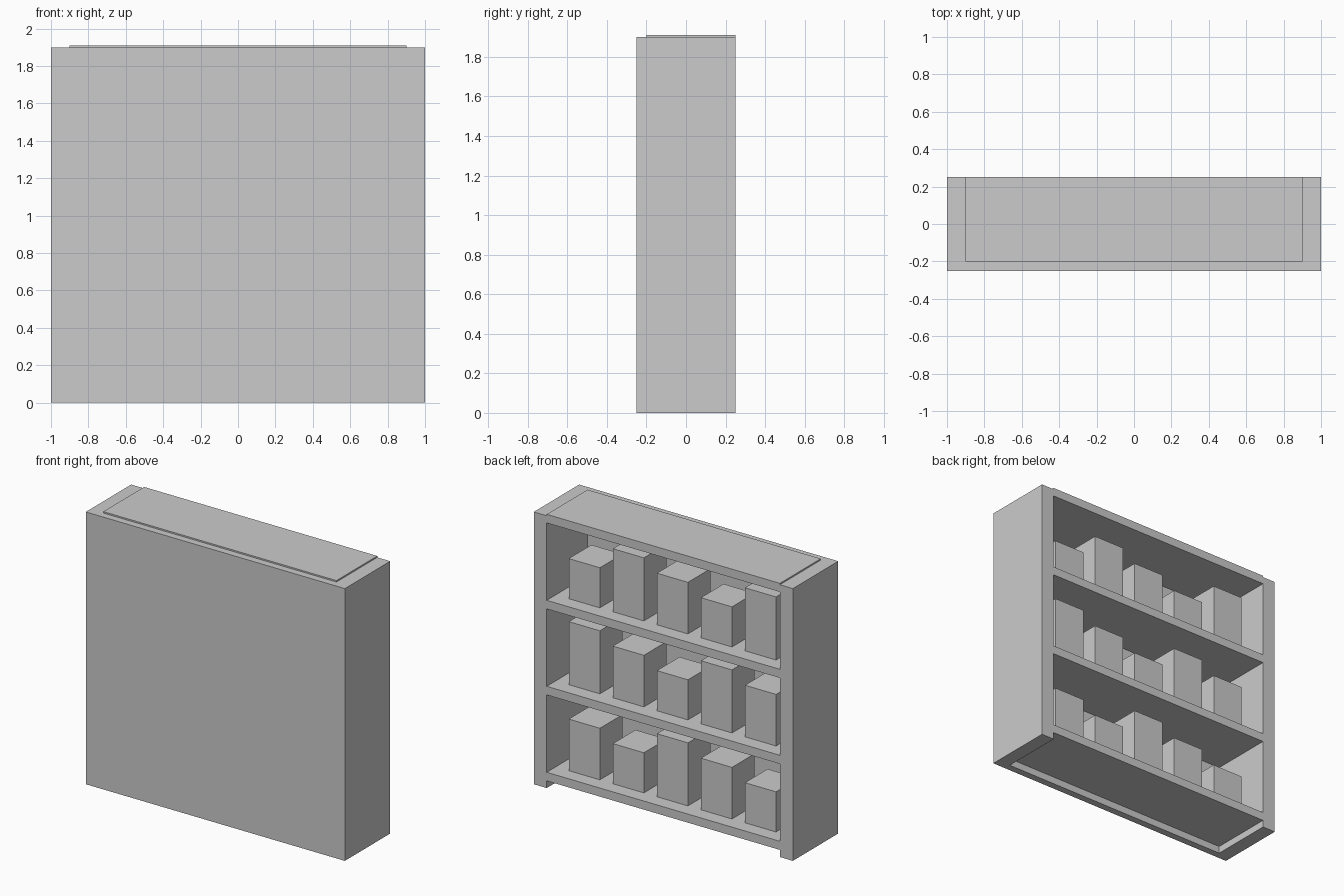
import bpy

if "Cube" in bpy.data.objects:
    bpy.data.objects.remove(bpy.data.objects["Cube"])


def box(name, x0, x1, y0, y1, z0, z1):
    bpy.ops.mesh.primitive_cube_add(
        size=1, location=((x0 + x1) / 2, (y0 + y1) / 2, (z0 + z1) / 2))
    ob = bpy.context.object
    ob.name = name
    ob.scale = (x1 - x0, y1 - y0, z1 - z0)
    bpy.ops.object.transform_apply(location=False, rotation=False, scale=True)
    return ob


# Cabinet shell: closed panel at the front, open towards +y
box("panel", -0.9, 0.9, -0.25, -0.20, 0, 1.9)
box("left_side", -1.0, -0.9, -0.25, 0.25, 0, 1.9)
box("right_side", 0.9, 1.0, -0.25, 0.25, 0, 1.9)

# Four evenly spaced boards; the uppermost is the slightly raised top
for r in range(4):
    z = 0.05 + 0.6 * r
    box("top_board" if r == 3 else f"shelf_{r + 1}",
        -0.9, 0.9, -0.20, 0.25, z, z + 0.06)

# Five boxes on each shelf, in three repeating heights
for r in range(3):
    z = 0.11 + 0.6 * r
    for i in range(5):
        x = 0.34 * (i - 2)
        h = 0.28 + 0.08 * ((i + r) % 3)
        box(f"stored_box_{r + 1}_{i + 1}",
            x - 0.12, x + 0.12, -0.10, 0.15, z, z + h)
